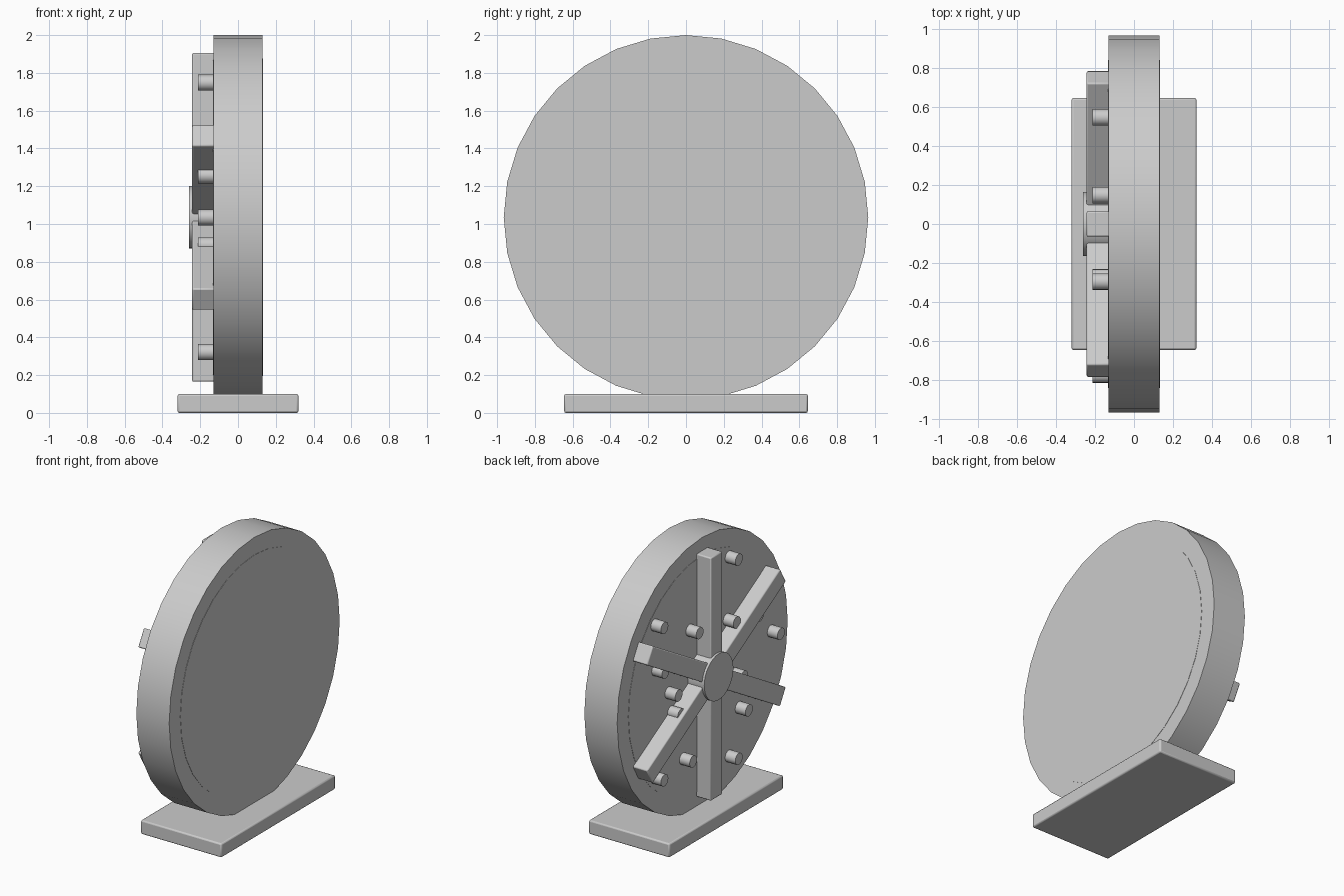
import bpy
from math import radians, cos, sin, pi

if "Cube" in bpy.data.objects:
    bpy.data.objects.remove(bpy.data.objects["Cube"])

CZ = 1.035   # wheel centre height
R = 0.965    # wheel radius


def smooth(ob):
    bpy.ops.object.select_all(action='DESELECT')
    ob.select_set(True)
    bpy.context.view_layer.objects.active = ob
    bpy.ops.object.shade_smooth_by_angle(angle=radians(35))


def disc(name, r, x0, x1, sides, y=0.0, z=CZ):
    """Cylinder lying along x, with a vertex at the top."""
    bpy.ops.mesh.primitive_cylinder_add(vertices=sides, radius=r, depth=x1 - x0,
                                        location=((x0 + x1) / 2, y, z),
                                        rotation=(0, pi / 2, 0))
    ob = bpy.context.object
    ob.name = name
    smooth(ob)
    return ob


def box(name, size, loc, rot_x=0.0, bevel=0.008):
    bpy.ops.mesh.primitive_cube_add(size=1, location=loc, rotation=(rot_x, 0, 0))
    ob = bpy.context.object
    ob.name = name
    ob.scale = size
    bpy.ops.object.transform_apply(location=False, rotation=False, scale=True)
    mod = ob.modifiers.new("soft_edges", 'BEVEL')
    mod.width = bevel
    mod.segments = 2
    smooth(ob)
    return ob


# Stand and wheel
box("base", (0.64, 1.29, 0.1), (0, 0, 0.05), bevel=0.01)
disc("wheel", R, -0.13, 0.13, 32)
disc("face_panel", 0.84, -0.132, 0.132, 32)

# Three crossing bars form six spokes, capped by the hub
for i in range(3):
    box(f"spoke_bar_{i + 1}", (0.12, 0.13, 1.74), (-0.183, 0, CZ), radians(60 * i))
disc("hub", 0.165, -0.26, -0.12, 32)

# Pegs on three rings, placed in steps of 22.5 degrees
rings = {0.4: (0, 67.5, 135, 202.5, 337.5),
         0.6: (22.5, 157.5, 225, 292.5),
         0.8: (45, 112.5, 180, 247.5, 315)}
for k, angles in rings.items():
    for a in angles:
        t = radians(a)
        disc("peg", 0.042, -0.213, -0.12, 16, R * k * cos(t), CZ + R * k * sin(t))
